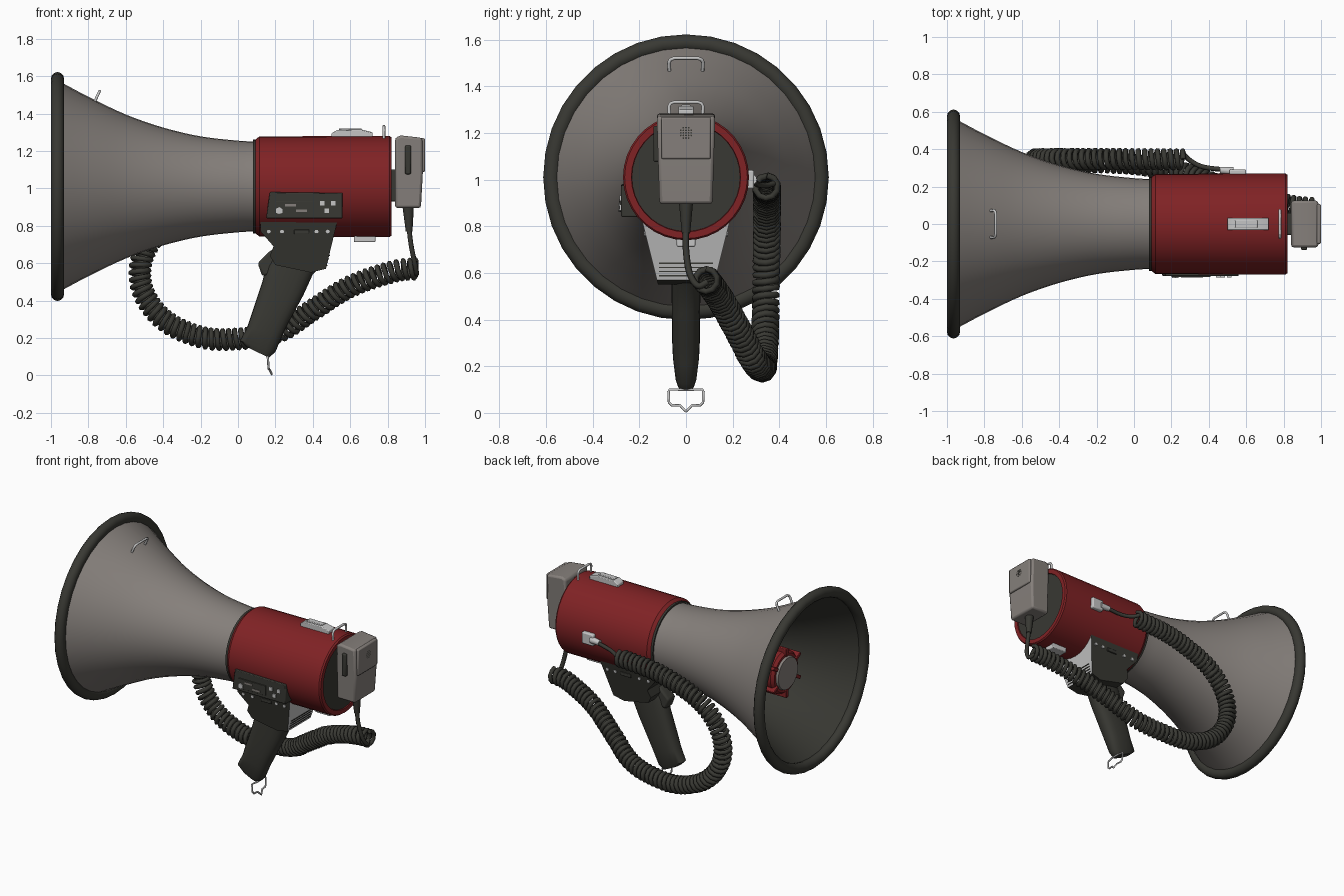
import bpy, bmesh
from math import pi, sin, cos, radians
from mathutils import Vector, Matrix

if "Cube" in bpy.data.objects:
    bpy.data.objects.remove(bpy.data.objects["Cube"])

AX = 1.01  # height of the horn axis


def material(name, r, g, b):
    m = bpy.data.materials.new(name)
    m.use_nodes = True
    m.diffuse_color = (r, g, b, 1)
    m.node_tree.nodes["Principled BSDF"].inputs["Base Color"].default_value = (r, g, b, 1)
    return m


GREY = material("warm_grey", 0.235, 0.213, 0.197)
DARK = material("dark_olive", 0.04, 0.04, 0.033)
RED = material("deep_red", 0.215, 0.016, 0.018)
LIGHT = material("light_metal", 0.56, 0.56, 0.56)


def finish(name, bm, mats, bevel=0, rule=None, angle=35):
    bmesh.ops.remove_doubles(bm, verts=bm.verts, dist=1e-5)
    bmesh.ops.recalc_face_normals(bm, faces=bm.faces)
    bm.normal_update()
    if rule:
        for f in bm.faces:
            f.material_index = rule(f)
    me = bpy.data.meshes.new(name)
    bm.to_mesh(me)
    bm.free()
    for m in mats:
        me.materials.append(m)
    me.shade_smooth()
    me.set_sharp_from_angle(angle=radians(angle))
    ob = bpy.data.objects.new(name, me)
    bpy.context.collection.objects.link(ob)
    if bevel:
        mod = ob.modifiers.new("bevel", "BEVEL")
        mod.width, mod.segments = bevel, 2
    return ob


def lathe(name, profile, *mats, closed=False, rule=None):
    bm = bmesh.new()
    vs = [bm.verts.new((x, 0, AX + r)) for x, r in profile]
    es = [bm.edges.new(p) for p in zip(vs, vs[1:])]
    if closed:
        es.append(bm.edges.new((vs[-1], vs[0])))
    bmesh.ops.spin(bm, geom=vs + es, cent=(0, 0, AX), axis=(1, 0, 0), angle=2 * pi, steps=36)
    return finish(name, bm, mats, rule=rule)


def prism(name, outline, half, *mats, y=0, bevel=0, rule=None):
    """Side outline in x and z, widened along y; half may depend on z."""
    w = half if callable(half) else lambda z: half
    bm = bmesh.new()
    sides = [[bm.verts.new((x, y + s * w(z), z)) for x, z in outline] for s in (-1, 1)]
    for ring in sides:
        bm.faces.new(ring)
    n = len(outline)
    for i in range(n):
        j = (i + 1) % n
        bm.faces.new((sides[0][i], sides[0][j], sides[1][j], sides[1][i]))
    return finish(name, bm, mats, bevel, rule)


def box(name, x, y, z, mat, bevel=0):
    return prism(name, [(x[0], z[0]), (x[1], z[0]), (x[1], z[1]), (x[0], z[1])],
                 (y[1] - y[0]) / 2, mat, y=(y[0] + y[1]) / 2, bevel=bevel)


def rod(name, a, b, r1, r2, mat, sides=12):
    a, b = Vector(a), Vector(b)
    rot = (b - a).to_track_quat("Z", "Y").to_matrix().to_4x4()
    bm = bmesh.new()
    bmesh.ops.create_cone(bm, cap_ends=True, segments=sides, radius1=r1, radius2=r2,
                          depth=(b - a).length, matrix=Matrix.Translation((a + b) / 2) @ rot)
    return finish(name, bm, [mat])


def spline(pts, steps):
    """Smooth path through the points."""
    p = [Vector(q) for q in pts]
    p = [2 * p[0] - p[1]] + p + [2 * p[-1] - p[-2]]
    out = []
    for a, b, c, d in zip(p, p[1:], p[2:], p[3:]):
        for i in range(steps):
            t = i / steps
            out.append(0.5 * (2 * b + (c - a) * t + (2 * a - 5 * b + 4 * c - d) * t ** 2
                              + (3 * b - a - 3 * c + d) * t ** 3))
    return out + [p[-2]]


def wire(name, pts, r, mat, cyclic=False):
    cu = bpy.data.curves.new(name, "CURVE")
    cu.dimensions, cu.bevel_depth, cu.bevel_resolution = "3D", r, 1
    cu.use_fill_caps = True
    sp = cu.splines.new("POLY")
    sp.points.add(len(pts) - 1)
    for q, co in zip(sp.points, pts):
        q.co = (*co, 1)
    sp.use_cyclic_u = cyclic
    cu.materials.append(mat)
    ob = bpy.data.objects.new(name, cu)
    bpy.context.collection.objects.link(ob)


# Horn: grey outside, dark inside
outer = [(p.x, p.y) for p in spline([(-0.96, 0.565, 0), (-0.8, 0.48, 0), (-0.6, 0.385, 0), (-0.4, 0.315, 0),
                                     (-0.2, 0.268, 0), (0, 0.245, 0), (0.1, 0.24, 0)], 4)]
inner = [(x, r - 0.014) for x, r in reversed(outer)]


def inside(f):
    c = f.calc_center_median()
    return int(Vector((0, c.y, c.z - AX)).normalized().dot(f.normal) < 0.1)


lathe("horn", [(0.08, 0)] + inner + outer + [(0.1, 0)], GREY, DARK, rule=inside)
lathe("horn_rim", [(-0.965 + 0.035 * cos(k * pi / 6), 0.576 + 0.036 * sin(k * pi / 6)) for k in range(12)],
      DARK, closed=True)

# Inner horn hub with ribs
lathe("hub", [(-0.77, 0), (-0.77, 0.13), (-0.75, 0.145), (-0.35, 0.13), (-0.35, 0)], RED)
lathe("hub_disc", [(-0.785, 0), (-0.785, 0.108), (-0.765, 0.115), (-0.765, 0)], GREY)
for k in range(6):
    rib = box("hub_rib", (-0.78, -0.45), (-0.012, 0.012), (0.115, 0.17), RED, 0.004)
    rib.matrix_world = Matrix.Translation((0, 0, AX)) @ Matrix.Rotation(k * pi / 3, 4, "X")

# Red body with dark ends
lathe("front_collar", [(0.08, 0), (0.08, 0.252), (0.1, 0.252), (0.1, 0)], DARK)
lathe("body", [(0.092, 0), (0.092, 0.25), (0.115, 0.268), (0.81, 0.27), (0.82, 0.263),
               (0.82, 0.234), (0.808, 0.232), (0.808, 0)], RED)
lathe("rear_plate", [(0.8, 0), (0.8, 0.231), (0.814, 0.231), (0.814, 0)], DARK)

# Control panel on the front side
prism("control_panel", [(0.15, 0.84), (0.56, 0.84), (0.56, 0.975), (0.17, 0.98)], 0.04, DARK, y=-0.238, bevel=0.005)
box("panel_inset", (0.2, 0.41), (-0.284, -0.27), (0.862, 0.93), DARK, 0.002)
rod("volume_knob", (0.22, -0.27, 0.88), (0.22, -0.29, 0.88), 0.02, 0.02, LIGHT, 6)
for x, z in ((0.45, 0.92), (0.51, 0.92), (0.475, 0.88)):
    box("panel_button", (x - 0.012, x + 0.012), (-0.285, -0.27), (z - 0.012, z + 0.012), LIGHT)
for x, z in ((0.28, 0.91), (0.34, 0.88)):
    box("panel_switch", (x - 0.03, x + 0.03), (-0.287, -0.27), (z - 0.006, z + 0.006), GREY)

# Handle bracket, its rear face in light metal
bracket_half = lambda z: 0.12 + 0.25 * (z - 0.55)
prism("handle_bracket", [(0.12, 0.82), (0.12, 0.77), (0.19, 0.69), (0.17, 0.64), (0.2, 0.59), (0.39, 0.55),
                         (0.47, 0.57), (0.53, 0.82)], bracket_half, DARK, LIGHT,
      rule=lambda f: int(f.normal.x > 0.8))
for k in range(4):
    z = 0.585 + k * 0.018
    box("bracket_rib", (0.45, 0.478 + k * 0.0045), (-0.115, 0.115), (z, z + 0.005), DARK)
for s in (-1, 1):
    for x in (0.165, 0.235, 0.42, 0.48):
        rod("bracket_screw", (x, s * 0.16, 0.768), (x, s * 0.181, 0.768), 0.011, 0.011, LIGHT, 8)
    box("bracket_slot", (0.3, 0.38), sorted((s * 0.16, s * 0.18)), (0.755, 0.78), DARK, 0.003)

# Pistol grip lofted from oval sections: front point, back point, half width
sections = [((0.04, 0.155), (0.165, 0.095), 0.035), ((0.01, 0.185), (0.2, 0.125), 0.046),
            ((0.05, 0.26), (0.235, 0.21), 0.056), ((0.08, 0.35), (0.275, 0.29), 0.06),
            ((0.13, 0.5), (0.35, 0.43), 0.061), ((0.15, 0.58), (0.4, 0.54), 0.062),
            ((0.19, 0.66), (0.46, 0.6), 0.062)]
bm = bmesh.new()
rings = []
for (fx, fz), (bx, bz), w in sections:
    ring = []
    for k in range(20):
        c, s = cos(k * pi / 10), sin(k * pi / 10)
        t = 0.5 + 0.5 * abs(c) ** 0.7 * (1 if c > 0 else -1)
        ring.append(bm.verts.new((fx + (bx - fx) * t, w * abs(s) ** 0.7 * (1 if s > 0 else -1), fz + (bz - fz) * t)))
    rings.append(ring)
for a, b in zip(rings, rings[1:]):
    for i in range(20):
        j = (i + 1) % 20
        bm.faces.new((a[i], a[j], b[j], b[i]))
bm.faces.new(rings[0])
bm.faces.new(rings[-1])
finish("grip", bm, [DARK], angle=45)
prism("trigger", [(0.105, 0.6), (0.13, 0.53), (0.22, 0.55), (0.23, 0.68), (0.175, 0.67)], 0.04, DARK, bevel=0.012)

# Wire loops
half_ring = [(0.165, 0.03, 0.1), (0.157, 0.07, 0.1), (0.16, 0.075, 0.09), (0.163, 0.073, 0.045),
             (0.165, 0.06, 0.032), (0.168, 0.025, 0.032), (0.176, 0.01, 0.016)]
wire("grip_ring", half_ring + [(0.18, 0, 0.006)] + [(x, -y, z) for x, y, z in reversed(half_ring)], 0.006, LIGHT, True)


def strap_loop(name, x, z, lean, height):
    half = [(0, 0.07), (0.75, 0.073), (0.93, 0.066), (1, 0.05)]
    pts = [(x + lean * t, y, z + height * t) for t, y in half]
    wire(name, pts + [(a, -b, c) for a, b, c in reversed(pts)], 0.008, LIGHT)


strap_loop("horn_strap_loop", -0.775, 1.445, 0.035, 0.075)
strap_loop("body_strap_loop", 0.78, 1.26, 0, 0.072)

# Latches above and below the body
prism("top_latch", [(0.5, 1.26), (0.5, 1.295), (0.53, 1.312), (0.66, 1.315), (0.72, 1.3), (0.72, 1.26)], 0.033,
      LIGHT, bevel=0.005)
box("top_latch_lever", (0.54, 0.66), (-0.02, 0.02), (1.3, 1.321), LIGHT, 0.004)
box("bottom_latch", (0.62, 0.735), (-0.04, 0.04), (0.712, 0.76), LIGHT, 0.006)

# Microphone on the rear holder
box("mic_holder", (0.8, 0.85), (-0.06, 0.06), (0.93, 1.1), DARK, 0.008)
prism("microphone", [(0.84, 0.895), (0.84, 1.27), (0.87, 1.283), (0.985, 1.27), (0.988, 1.08), (0.978, 0.895)],
      lambda z: 0.114 + 0.03 * (z - 0.9), GREY, bevel=0.013)
box("mic_face", (0.96, 1.0), (-0.106, 0.106), (1.088, 1.268), GREY, 0.007)
box("talk_button", (0.893, 0.925), (-0.14, -0.11), (1.075, 1.23), DARK, 0.008)
for i in range(-2, 3):
    for j in range(-2, 3):
        if i * i + j * j < 6:
            rod("mic_hole", (0.99, i * 0.011, 1.2 + j * 0.011), (1.001, i * 0.011, 1.2 + j * 0.011), 0.004, 0.004, DARK, 6)

# Cord: strain relief, lead, coil, lead and plug
rod("strain_relief", (0.91, 0, 0.9), (0.915, 0, 0.77), 0.03, 0.018, DARK)
wire("mic_lead", spline([(0.913, 0, 0.8), (0.925, 0, 0.7), (0.945, 0.015, 0.6), (0.955, 0.05, 0.545),
                         (0.94, 0.09, 0.56)], 5), 0.014, DARK)
path = spline([(0.955, 0.085, 0.57), (0.83, 0.1, 0.555), (0.6, 0.155, 0.475), (0.4, 0.225, 0.35), (0.22, 0.285, 0.235),
               (0, 0.32, 0.195), (-0.2, 0.33, 0.205), (-0.4, 0.338, 0.3), (-0.515, 0.342, 0.47), (-0.5, 0.345, 0.66),
               (-0.35, 0.347, 0.83), (-0.05, 0.347, 0.94), (0.27, 0.345, 0.97)], 40)
coil, turn, normal = [], 0, Vector((0, 0, 1))
STEP, PITCH = 0.0034, 0.034
travelled = 0
for a, b in zip(path, path[1:]):
    t = (b - a).normalized()
    normal = (normal - t * normal.dot(t)).normalized()
    side = t.cross(normal)
    length = (b - a).length
    while travelled < length:
        coil.append(a + t * travelled + 0.048 * (normal * cos(turn) + side * sin(turn)))
        turn += 2 * pi * STEP / PITCH
        travelled += STEP
    travelled -= length
wire("coiled_cord", coil, 0.0145, DARK)
wire("plug_lead", spline([(0.26, 0.38, 0.985), (0.3, 0.34, 0.975), (0.37, 0.305, 0.98), (0.5, 0.288, 1.0)], 5), 0.013, DARK)
box("plug_socket", (0.51, 0.6), (0.25, 0.292), (0.96, 1.04), LIGHT, 0.008)
rod("plug", (0.46, 0.288, 0.998), (0.53, 0.282, 1.0), 0.018, 0.022, LIGHT)
